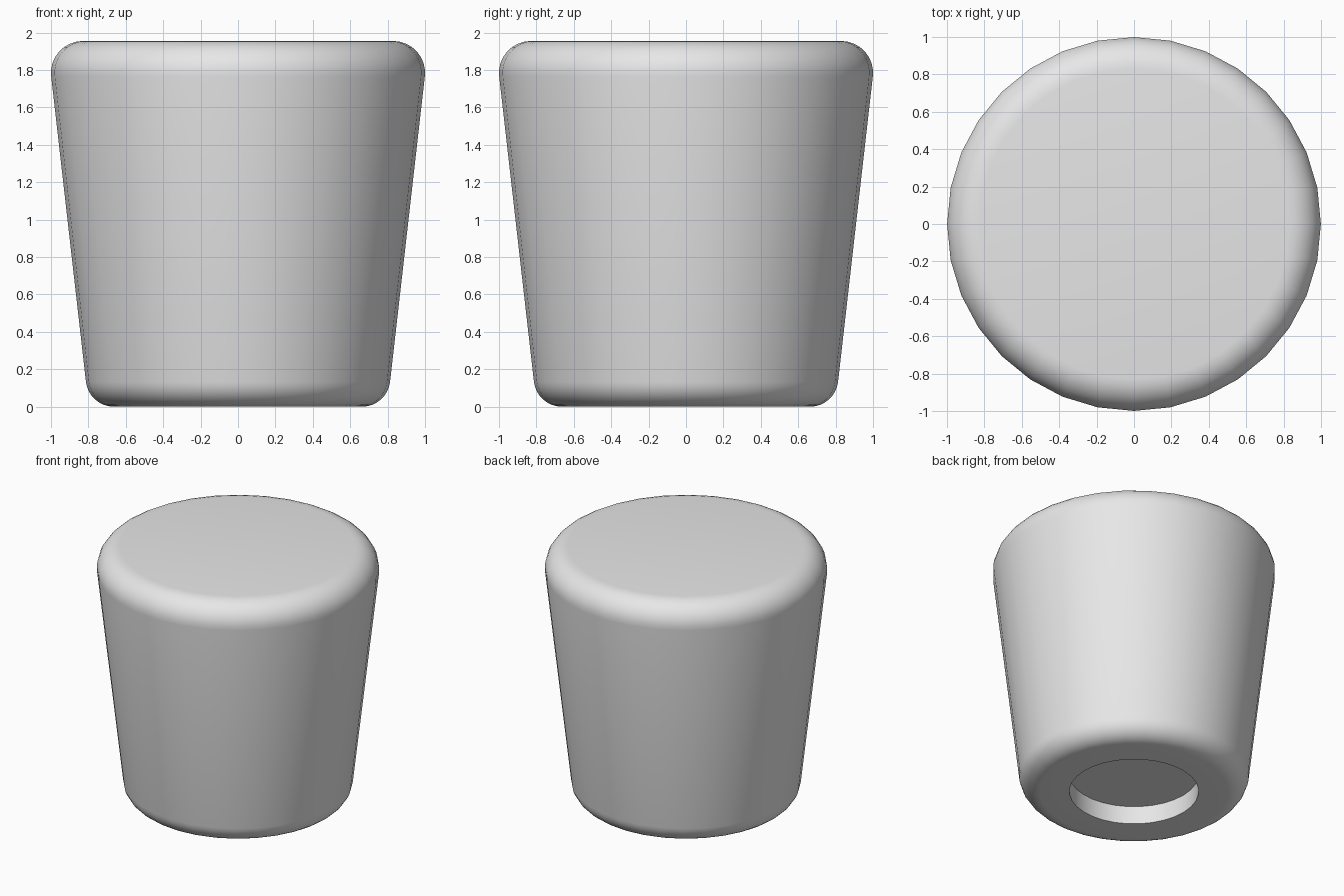
import bpy
import bmesh
from math import cos, sin, pi, radians

cube = bpy.data.objects.get("Cube")
if cube:
    bpy.data.objects.remove(cube, do_unlink=True)

SIDES = 32
HEIGHT = 1.955
SLOPE = radians(6.5)      # outward lean of the wall


def arc(cx, cz, r, start, end, steps=8):
    """Points of a rounded corner in the (radius, height) plane."""
    angles = [start + (end - start) * i / steps for i in range(steps + 1)]
    return [(cx + r * cos(a), cz + r * sin(a)) for a in angles]


# Plain light grey
grey = bpy.data.materials.new("light_grey")
grey.use_nodes = True
colour = (0.8, 0.8, 0.8, 1.0)
grey.diffuse_color = colour
grey.node_tree.nodes["Principled BSDF"].inputs["Base Color"].default_value = colour

# Half profile: socket floor, socket rim, rounded base, wall, rounded top
profile = [(0.457, 0.14), (0.457, 0.0)]
profile += arc(0.664, 0.15, 0.15, -pi / 2, -SLOPE)
profile += arc(0.83, HEIGHT - 0.17, 0.17, -SLOPE, pi / 2)

# Revolve the profile into rings and close both ends
bm = bmesh.new()
rings = []
for r, z in profile:
    rings.append([bm.verts.new((r * cos(2 * pi * i / SIDES), r * sin(2 * pi * i / SIDES), z))
                  for i in range(SIDES)])
for low, high in zip(rings, rings[1:]):
    for i in range(SIDES):
        j = (i + 1) % SIDES
        bm.faces.new((low[i], low[j], high[j], high[i]))
bm.faces.new(rings[0])     # socket floor
bm.faces.new(rings[-1])    # flat top
bmesh.ops.recalc_face_normals(bm, faces=bm.faces)

mesh = bpy.data.meshes.new("tapered_knob")
bm.to_mesh(mesh)
bm.free()
mesh.materials.append(grey)
knob = bpy.data.objects.new("tapered_knob", mesh)
bpy.context.collection.objects.link(knob)

# Smooth the rounded wall, keep the socket edges sharp
bpy.ops.object.select_all(action='DESELECT')
knob.select_set(True)
bpy.context.view_layer.objects.active = knob
bpy.ops.object.shade_smooth_by_angle(angle=radians(40))
